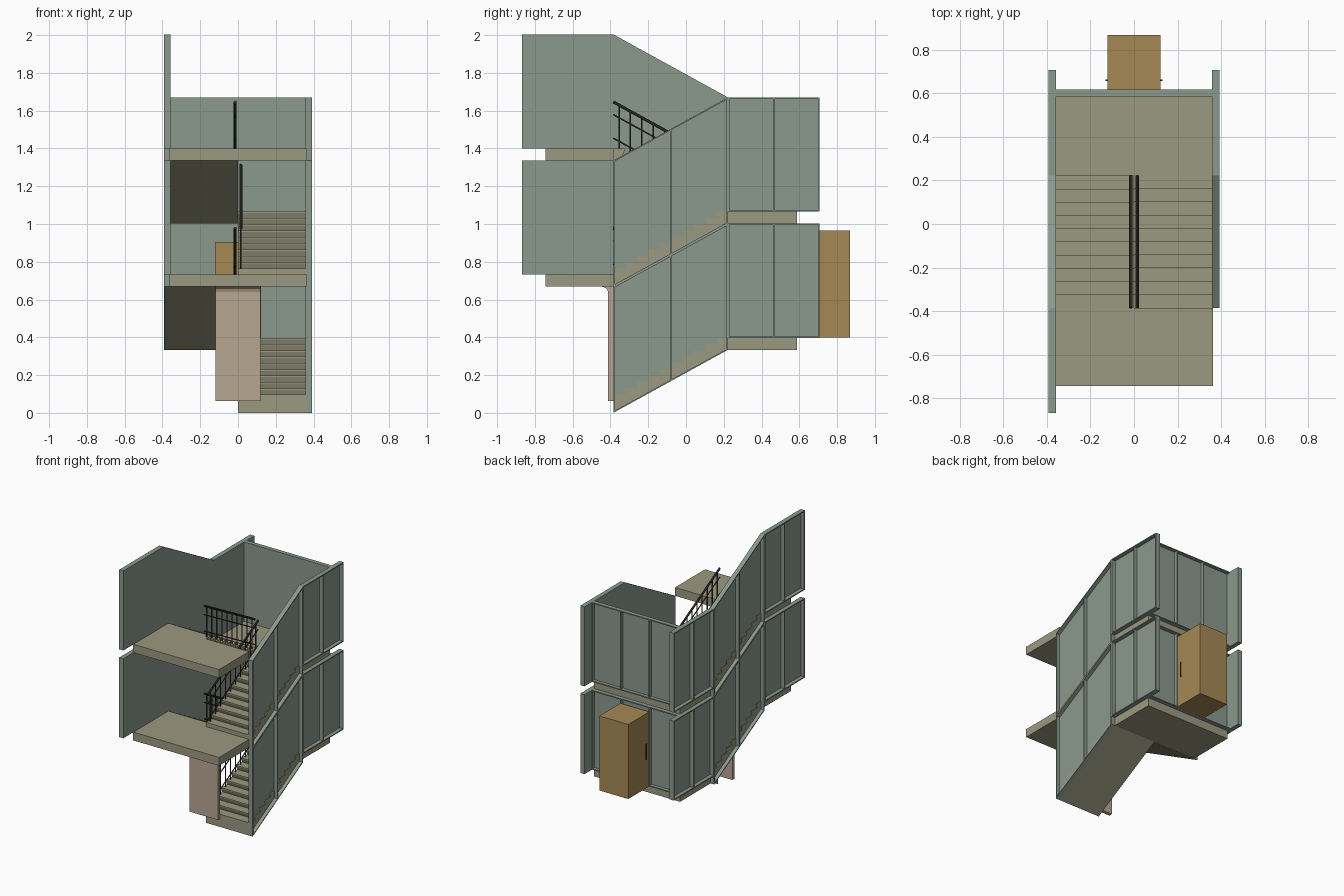
import bpy, bmesh
from mathutils import Vector

if "Cube" in bpy.data.objects:
    bpy.data.objects.remove(bpy.data.objects["Cube"])

def material(name, rgb):
    m = bpy.data.materials.new(name)
    m.diffuse_color = (*rgb, 1)
    m.use_nodes = True
    m.node_tree.nodes["Principled BSDF"].inputs["Base Color"].default_value = m.diffuse_color
    return m

WALL = material("wall_green", (0.26, 0.32, 0.27))
STONE = material("stair_stone", (0.33, 0.32, 0.22))
WOOD = material("cabin_wood", (0.38, 0.25, 0.09))
PINK = material("front_panel_tan", (0.48, 0.39, 0.29))
DARK = material("dark_metal", (0.05, 0.045, 0.035))

def finish(name, bm, mat):
    bmesh.ops.recalc_face_normals(bm, faces=bm.faces)
    me = bpy.data.meshes.new(name)
    bm.to_mesh(me)
    bm.free()
    me.materials.append(mat)
    ob = bpy.data.objects.new(name, me)
    bpy.context.collection.objects.link(ob)
    return ob

def prism(bm, yz, x0, x1):
    """Extrude a side profile (y, z) from x0 to x1."""
    f = bm.faces.new([bm.verts.new((x0, y, z)) for y, z in yz])
    r = bmesh.ops.extrude_face_region(bm, geom=[f])
    bmesh.ops.translate(bm, vec=(x1 - x0, 0, 0),
                        verts=[v for v in r["geom"] if isinstance(v, bmesh.types.BMVert)])

def box(bm, x0, x1, y0, y1, z0, z1):
    prism(bm, [(y0, z0), (y1, z0), (y1, z1), (y0, z1)], x0, x1)

def rod(bm, a, b, r, n=8):
    a, b = Vector(a), Vector(b)
    d = b - a
    mat = d.to_track_quat('Z', 'Y').to_matrix().to_4x4()
    mat.translation = (a + b) / 2
    bmesh.ops.create_cone(bm, cap_ends=True, segments=n, radius1=r, radius2=r,
                          depth=d.length, matrix=mat)

YF, YB = -0.385, 0.222          # front and back ends of the flights
N, RISE, SLAB = 10, 0.334, 0.0635
RUN = (YB - YF) / N
STEP = RISE / N

def flight(name, z, side):
    """Stepped slab; side 1 climbs to the back, -1 climbs to the front."""
    y0, d = (YF, 1) if side > 0 else (YB, -1)
    y1 = y0 + d * N * RUN
    pts = [(y0, z - SLAB)]
    for i in range(N):
        pts.append((y0 + d * (i * RUN + (0.010 if i else 0)), z + i * STEP))
        pts.append((y0 + d * i * RUN, z + (i + 1) * STEP - 0.008))
        pts.append((y0 + d * i * RUN, z + (i + 1) * STEP))
    pts += [(y1, z + RISE), (y1, z + RISE - SLAB)]
    bm = bmesh.new()
    prism(bm, pts, 0, side * 0.366)
    finish(name, bm, STONE)

def railing(name, z, side):
    """Handrail, two thin rails and one baluster per tread."""
    y0, d = (YF, 1) if side > 0 else (YB, -1)
    x = side * 0.015
    bm = bmesh.new()
    for h, r in ((0.247, 0.008), (0.18, 0.004), (0.055, 0.004)):
        rod(bm, (x, y0, z + h), (x, y0 + d * N * RUN, z + RISE + h), r)
    for i in range(N):
        t = i + 0.5
        rod(bm, (x, y0 + d * t * RUN, z + (i + 1) * STEP),
            (x, y0 + d * t * RUN, z + t * STEP + 0.247), 0.004)
    ob = finish(name, bm, DARK)
    bpy.context.view_layer.objects.active = ob
    ob.select_set(True)
    bpy.ops.object.shade_smooth_by_angle()
    ob.select_set(False)

T = 0.008                        # rib thickness
def side_wall(name, side, y0, y1, b0, b1, h):
    """Panel with outward ribs; b0, b1 are the bottom heights at y0, y1."""
    bm = bmesh.new()
    s = (b1 - b0) / (y1 - y0)
    def strip(ya, yb, lo, hi, xa, xb):
        za, zb = b0 + s * (ya - y0), b0 + s * (yb - y0)
        prism(bm, [(ya, za + lo), (yb, zb + lo), (yb, zb + hi), (ya, za + hi)],
              side * xa, side * xb)
    strip(y0, y1, 0, h, 0.358, 0.364)
    strip(y0, y1, 0, T, 0.364, 0.393)
    strip(y0, y1, h - T, h, 0.364, 0.393)
    m = (y0 + y1) / 2
    for y in (y0, m - T / 2, y1 - T):
        strip(y, y + T, T, h - T, 0.364, 0.393)
    finish(name, bm, WALL)

YL, YE = -0.868, 0.708           # free ends of the side walls
for k in range(2):
    n = ("lower_", "upper_")[k]
    z = 0.0635 + k * 2 * RISE    # foot of the right flight
    zm, zt = z + RISE, z + 2 * RISE
    # flights and railings
    flight(n + "right_flight", z, 1)
    flight(n + "left_flight", zm, -1)
    railing(n + "right_railing", z, 1)
    railing(n + "left_railing", zm, -1)
    # landings
    bm = bmesh.new()
    box(bm, -0.362, 0.362, YB, 0.588, zm - SLAB, zm)
    finish(n + "back_landing", bm, STONE)
    bm = bmesh.new()
    box(bm, -0.362, 0.362, -0.745, YF, zt - SLAB, zt)
    finish(n + "front_landing", bm, STONE)
    # side walls
    H = 2 * RISE
    side_wall(n + "right_flight_wall", 1, YF, YB, z - SLAB, zm - SLAB, H)
    side_wall(n + "left_flight_wall", -1, YF, YB, zt - SLAB, zm - SLAB, H)
    for s, w in ((1, "right"), (-1, "left")):
        side_wall(n + w + "_back_wall", s, YB, YE, zm, zm, H - SLAB)
    side_wall(n + "left_front_wall", -1, YL, YF, zt, zt, H - SLAB)
    # back wall with outward ribs
    bm = bmesh.new()
    top = zm + H - SLAB
    box(bm, -0.364, 0.364, 0.586, 0.592, zm, top)
    for a in (zm, top - T):
        box(bm, -0.364, 0.364, 0.592, 0.618, a, a + T)
    for x in (-0.36, -0.12, 0.12, 0.36):
        box(bm, x - T / 2, x + T / 2, 0.592, 0.618, zm + T, top - T)
    finish(n + "back_wall", bm, WALL)

# cabin behind the lower back wall
bm = bmesh.new()
box(bm, -0.122, 0.122, 0.615, 0.868, 0.398, 0.965)
finish("cabin", bm, WOOD)

# door and its frame on the landing side
bm = bmesh.new()
box(bm, -0.108, 0.108, 0.582, 0.615, 0.398, 0.893)
for s in (-1, 1):
    box(bm, s * 0.108, s * 0.122, 0.576, 0.615, 0.398, 0.905)
box(bm, -0.108, 0.108, 0.576, 0.615, 0.893, 0.905)
finish("door", bm, WOOD)

# handles
bm = bmesh.new()
for s in (-1, 1):
    rod(bm, (s * 0.128, 0.66, 0.62), (s * 0.128, 0.66, 0.74), 0.004)
    for z in (0.63, 0.73):
        rod(bm, (s * 0.120, 0.66, z), (s * 0.128, 0.66, z), 0.003)
finish("handles", bm, DARK)

# thin front panel, curled forward under the landing
bm = bmesh.new()
prism(bm, [(-0.385, 0.0635), (-0.385, 0.668), (-0.442, 0.668), (-0.430, 0.664),
           (-0.418, 0.655), (-0.412, 0.640), (-0.412, 0.0635)], -0.12, 0.12)
finish("front_panel", bm, PINK)
